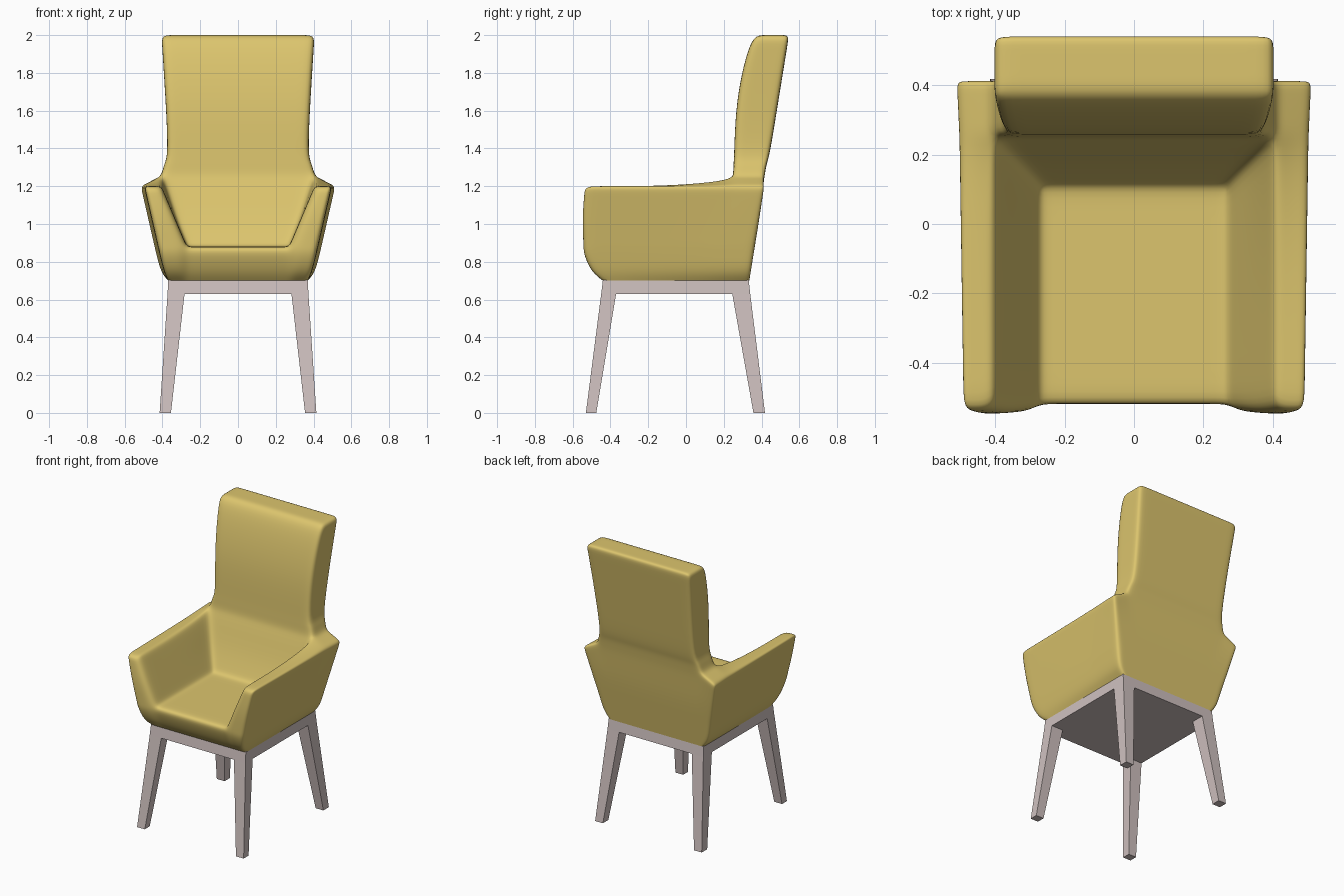
import bpy, bmesh

if "Cube" in bpy.data.objects:
    bpy.data.objects.remove(bpy.data.objects["Cube"])


def material(name, color):
    m = bpy.data.materials.new(name)
    m.diffuse_color = (*color, 1)
    m.use_nodes = True
    m.node_tree.nodes["Principled BSDF"].inputs["Base Color"].default_value = m.diffuse_color
    return m


def finish(bm, name, mat):
    bmesh.ops.recalc_face_normals(bm, faces=bm.faces[:])
    me = bpy.data.meshes.new(name)
    bm.to_mesh(me)
    bm.free()
    me.materials.append(mat)
    ob = bpy.data.objects.new(name, me)
    bpy.context.collection.objects.link(ob)
    return ob


def lerp(table, t):
    if t <= table[0][0]:
        return table[0][1]
    for (a, p), (b, q) in zip(table, table[1:]):
        if t <= b:
            return p + (q - p) * (t - a) / (b - a)
    return table[-1][1]


fabric = material("mustard fabric", (0.72, 0.56, 0.155))
wood = material("pale pink wood", (0.62, 0.53, 0.52))

# Upholstered shell: a warped block cage with support loops, then subdivided.
# u: 1 = inside of arm, 2 = outside; v: 0 = front, 1 = backrest front, 2 = rear
# w: 0 = base, 1 = seat, 2 = arm top, 3 = back top
half = [0.85, 1, 1.3, 1.7, 2]
U = [-u for u in reversed(half)] + [-0.4, 0.4] + half
V = [0, 0.11, 0.5, 0.9, 1, 1.3, 1.8, 2]
W = [0, 0.25, 0.75, 1, 1.12, 1.5, 1.87, 2, 2.08, 2.2, 2.5, 2.75, 2.93, 3]

HEIGHT = [(0, 0.70), (1, 0.88), (2, 1.20), (3, 2.0)]
INNER_X = [(1, 0.27), (2, 0.405), (2.2, 0.37), (2.5, 0.38), (3, 0.405)]
OUTER_X = [(0, 0.37), (0.25, 0.402), (1, 0.435), (2, 0.508)]
FRONT_Y = [(0, -0.44), (0.25, -0.50), (0.75, -0.54), (1.5, -0.548), (2, -0.535)]
INNER_Y = [(1, 0.11), (2, 0.25), (2.5, 0.262), (2.75, 0.295), (2.93, 0.335), (3, 0.37)]


def place(u, v, w):
    au = abs(u)
    z = lerp(HEIGHT, w)
    xi, xo = lerp(INNER_X, w), lerp(OUTER_X, w)
    if w > 0:
        xo += lerp([(0, -0.012), (1, 0.0), (2, 0.008)], v)
    x = au * xi if au <= 1 else xi + (au - 1) * (xo - xi)
    x = x if u >= 0 else -x
    yf, yi, yb = lerp(FRONT_Y, w), lerp(INNER_Y, w), 0.335 + 0.162 * (z - 0.7)
    if w > 0 and au <= 1:
        yf += 0.02
    y = yf + v * (yi - yf) if v <= 1 else yi + (v - 1) * (yb - yi)
    # arm tops rise into the backrest
    if w > 1.8 and w < 2.15:
        z += 0.055 * lerp([(0.8, 0), (1, 1)], v) * lerp([(1, 1), (2, 0)], au)
    return x, y, z


def filled(i, j, k):
    if not (0 <= i < len(U) - 1 and 0 <= j < len(V) - 1 and 0 <= k < len(W) - 1):
        return False
    u, v, w = (abs(U[i] + U[i + 1]) / 2, (V[j] + V[j + 1]) / 2, (W[k] + W[k + 1]) / 2)
    if w < 1:
        return True
    if w < 2:
        return u > 1 or v > 1
    return u < 1 and v > 1


bm = bmesh.new()
verts = {}


def vert(i, j, k):
    if (i, j, k) not in verts:
        verts[i, j, k] = bm.verts.new(place(U[i], V[j], W[k]))
    return verts[i, j, k]


for i in range(len(U) - 1):
    for j in range(len(V) - 1):
        for k in range(len(W) - 1):
            if not filled(i, j, k):
                continue
            for axis in range(3):
                for side in (0, 1):
                    n = [i, j, k]
                    n[axis] += 2 * side - 1
                    if filled(*n) or n[2] < 0:
                        continue
                    corners = []
                    for a, b in ((0, 0), (1, 0), (1, 1), (0, 1)):
                        c = [i, j, k]
                        c[axis] += side
                        c[(axis + 1) % 3] += a
                        c[(axis + 2) % 3] += b
                        corners.append(vert(*c))
                    bm.faces.new(corners)
shell = finish(bm, "upholstered_shell", fabric)
for p in shell.data.polygons:
    p.use_smooth = True
sub = shell.modifiers.new("soften", 'SUBSURF')
sub.levels = sub.render_levels = 2


# Wooden base: solid apron slab and four splayed tapered legs
def block(bm, low, high):
    rings = []
    for x0, x1, y0, y1, z in (low, high):
        rings.append([bm.verts.new(c) for c in
                      ((x0, y0, z), (x1, y0, z), (x1, y1, z), (x0, y1, z))])
    a, b = rings
    bm.faces.new(a[::-1])
    bm.faces.new(b)
    for i in range(4):
        j = (i + 1) % 4
        bm.faces.new((a[i], a[j], b[j], b[i]))


bm = bmesh.new()
block(bm, (-0.373, 0.373, -0.449, 0.34, 0.63), (-0.369, 0.369, -0.44, 0.332, 0.703))
finish(bm, "apron", wood)

for end, bottom, top in (("front", (-0.53, -0.475), (-0.449, -0.37)),
                         ("rear", (0.357, 0.418), (0.245, 0.34))):
    for s, side in ((-1, "left"), (1, "right")):
        bm = bmesh.new()
        lx, hx = sorted((s * 0.355, s * 0.415)), sorted((s * 0.283, s * 0.373))
        block(bm, (*lx, *bottom, 0), (*hx, *top, 0.63))
        finish(bm, f"{end}_{side}_leg", wood)
